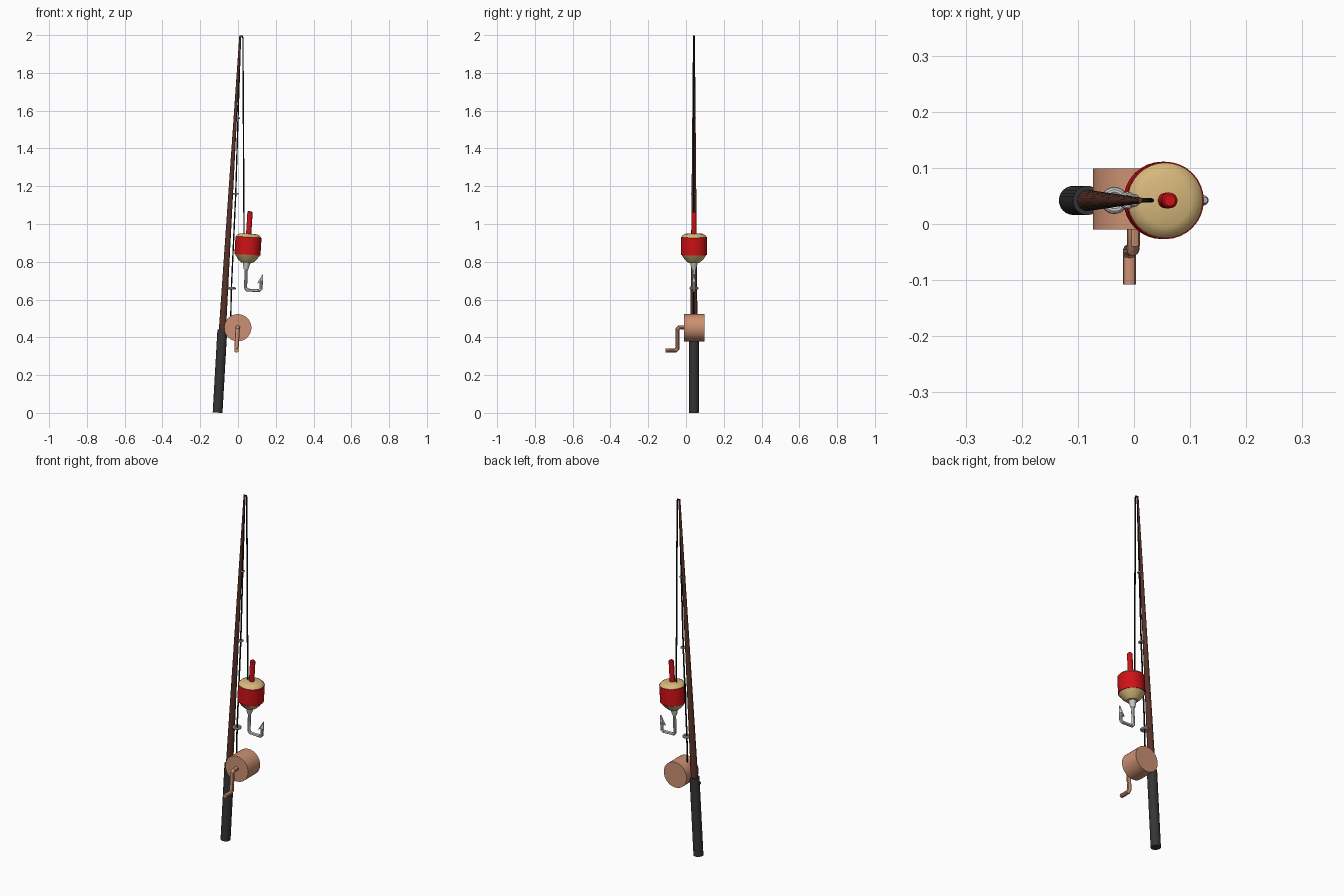
import bpy, bmesh, math
from mathutils import Vector, Matrix

if "Cube" in bpy.data.objects:
    bpy.data.objects.remove(bpy.data.objects["Cube"])

Y = 0.042                      # plane the rod, line and float lie in
TILT = math.atan(0.06)         # lean of the rod and float


def material(name, rgb):
    m = bpy.data.materials.new(name)
    m.diffuse_color = (*rgb, 1)
    m.use_nodes = True
    m.node_tree.nodes["Principled BSDF"].inputs["Base Color"].default_value = m.diffuse_color
    return m


WOOD = material("wood", (0.1, 0.033, 0.022))
GRIP = material("grip", (0.035, 0.035, 0.035))
COPPER = material("copper", (0.6, 0.28, 0.17))
RED = material("red", (0.62, 0.006, 0.008))
CREAM = material("cream", (0.68, 0.48, 0.2))
BLACK = material("black", (0.008, 0.008, 0.008))


def finish(ob, name, mat=None, angle=35):
    ob.name = name
    if mat:
        ob.data.materials.append(mat)
    bpy.ops.object.select_all(action='DESELECT')
    ob.select_set(True)
    bpy.context.view_layer.objects.active = ob
    bpy.ops.object.shade_smooth_by_angle(angle=math.radians(angle))
    return ob


def new_object(name, bm):
    bmesh.ops.recalc_face_normals(bm, faces=bm.faces)
    me = bpy.data.meshes.new(name)
    bm.to_mesh(me)
    bm.free()
    ob = bpy.data.objects.new(name, me)
    bpy.context.collection.objects.link(ob)
    return ob


def rod_between(name, a, b, r1, r2, mat, sides=24):
    a, b = Vector(a), Vector(b)
    d = b - a
    bpy.ops.mesh.primitive_cone_add(vertices=sides, radius1=r1, radius2=r2, depth=d.length)
    ob = bpy.context.object
    ob.matrix_world = Matrix.Translation((a + b) / 2) @ d.to_track_quat('Z', 'Y').to_matrix().to_4x4()
    return finish(ob, name, mat)


def lathe(name, profile, mat, origin, sides=32):
    bm = bmesh.new()
    verts = [bm.verts.new((r, 0, z)) for r, z in profile]
    edges = [bm.edges.new(p) for p in zip(verts, verts[1:])]
    bmesh.ops.spin(bm, geom=verts + edges, axis=(0, 0, 1), cent=(0, 0, 0),
                   angle=2 * math.pi, steps=sides)
    bmesh.ops.remove_doubles(bm, verts=bm.verts, dist=1e-5)
    ob = new_object(name, bm)
    ob.location = origin
    ob.rotation_euler.y = TILT
    return finish(ob, name, mat)


def tube(name, points, radius, mat=None, res=3):
    # poly curve with round bevel, turned into a mesh
    cu = bpy.data.curves.new(name, 'CURVE')
    cu.dimensions = '3D'
    cu.bevel_depth = radius
    cu.bevel_resolution = res
    cu.use_fill_caps = True
    sp = cu.splines.new('POLY')
    sp.points.add(len(points) - 1)
    for p, co in zip(sp.points, points):
        p.co = (*co, 1)
    ob = bpy.data.objects.new(name, cu)
    bpy.context.collection.objects.link(ob)
    bpy.ops.object.select_all(action='DESELECT')
    ob.select_set(True)
    bpy.context.view_layer.objects.active = ob
    bpy.ops.object.convert(target='MESH')
    return finish(bpy.context.object, name, mat)


# Grip and tapered pole
rod_between("grip", (-0.108, Y, 0.001), (-0.083, Y, 0.44), 0.026, 0.026, GRIP)
rod_between("pole", (-0.083, Y, 0.43), (0.012, Y, 1.998), 0.019, 0.005, WOOD)

# Line guides
for i, (x, z, r) in enumerate([(-0.035, 0.66, 0.017), (-0.012, 1.16, 0.011), (0.0, 1.56, 0.008)]):
    bpy.ops.mesh.primitive_torus_add(location=(x, Y, z), rotation=(0, TILT, 0),
                                     major_radius=r, minor_radius=r * 0.42,
                                     major_segments=24, minor_segments=10)
    finish(bpy.context.object, f"line_guide_{i + 1}")

# Fishing line
tube("line", [(-0.039, Y, 0.47), (-0.035, Y, 0.66), (-0.012, Y, 1.16), (0.0, Y, 1.56),
              (0.013, Y, 1.985), (0.017, Y, 1.996), (0.023, Y, 1.996),
              (0.026, Y, 1.985), (0.032, Y, 0.93)], 0.004, BLACK, 1)

# Reel drum and crank
rod_between("reel", (-0.001, -0.01, 0.451), (-0.001, 0.099, 0.451), 0.072, 0.072, COPPER, 32)
tube("crank", [(-0.001, 0.0, 0.453), (-0.001, -0.036, 0.453), (-0.002, -0.046, 0.443),
               (-0.008, -0.046, 0.34), (-0.008, -0.056, 0.33), (-0.008, -0.108, 0.33)],
     0.0115, COPPER)

# Float: red band between cream caps, with a red stick
base = (0.0475, Y, 0.795)
lathe("float_bottom", [(0, 0), (0.03, 0), (0.05, 0.018), (0.066, 0.042), (0, 0.042)], CREAM, base)
lathe("float_band", [(0, 0.042), (0.069, 0.042), (0.069, 0.136), (0, 0.136)], RED, base)
lathe("float_top", [(0, 0.136), (0.067, 0.136), (0.06, 0.146), (0.046, 0.153), (0, 0.155)], CREAM, base)
lathe("float_stick", [(0, 0.15), (0.014, 0.15), (0.014, 0.268), (0.01, 0.273), (0, 0.273)], RED, base, 20)

# Hook: collar, bent wire, point and barb
rod_between("hook_collar", (0.046, Y, 0.8), (0.042, Y, 0.76), 0.022, 0.012, None, 20)
tube("hook_wire", [(0.044, Y, 0.78), (0.04, Y, 0.662), (0.048, Y, 0.65),
                   (0.112, Y, 0.648), (0.121, Y, 0.656), (0.124, Y, 0.7)], 0.009)
rod_between("hook_point", (0.124, Y, 0.698), (0.132, Y, 0.736), 0.009, 0.001, None, 16)
bm = bmesh.new()
tri = bm.faces.new([bm.verts.new((x, Y - 0.005, z))
                    for x, z in [(0.131, 0.735), (0.101, 0.685), (0.122, 0.695)]])
ext = bmesh.ops.extrude_face_region(bm, geom=[tri])
bmesh.ops.translate(bm, vec=(0, 0.01, 0),
                    verts=[g for g in ext["geom"] if isinstance(g, bmesh.types.BMVert)])
finish(new_object("hook_barb", bm), "hook_barb")
